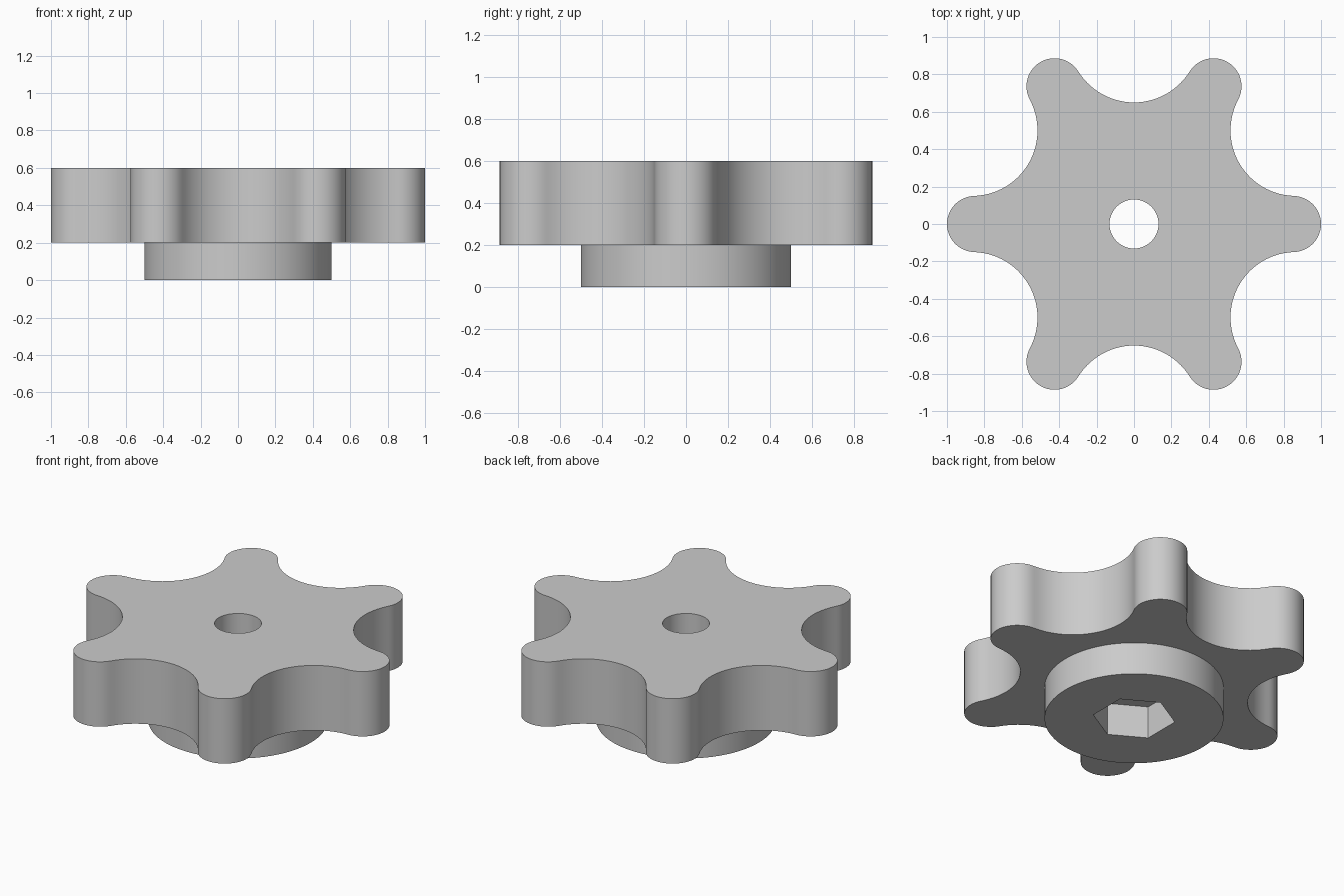
import bpy, bmesh
from math import cos, sin, pi, radians
from mathutils import Vector

cube = bpy.data.objects.get("Cube")
if cube:
    bpy.data.objects.remove(cube, do_unlink=True)

LOBES = 6
LOBE_DIST, LOBE_R = 0.85, 0.15      # rounded finger tips
SCOOP_DIST, SCOOP_R = 1.0, 0.35     # concave scoops, tangent to the tips
TOP, STEP = 0.6, 0.2


def polar(r, a):
    return Vector((r * cos(a), r * sin(a)))


def arc(centre, r, start, end, steps):
    return [centre + polar(r, start + (end - start) * i / steps) for i in range(steps)]


def circle(r, n, turn=0):
    return arc(Vector((0, 0)), r, turn, turn + 2 * pi, n)


def star_outline():
    """Alternating convex tips and concave scoops joined at their tangent points."""
    half = pi / LOBES
    to_scoop = polar(SCOOP_DIST, half) - Vector((LOBE_DIST, 0))
    tip = math_angle(to_scoop)              # tip arc runs from -tip to +tip
    flank = tip + pi - half                 # scoop start, relative to its axis
    points = []
    for i in range(LOBES):
        a = 2 * half * i
        points += arc(polar(LOBE_DIST, a), LOBE_R, a - tip, a + tip, 24)
        b = a + half
        points += arc(polar(SCOOP_DIST, b), SCOOP_R, b + flank, b + 2 * pi - flank, 28)
    return points


def math_angle(v):
    return Vector((1, 0)).angle(v)


bm = bmesh.new()


def loop(points, z):
    verts = [bm.verts.new((p.x, p.y, z)) for p in points]
    edges = [bm.edges.new((v, verts[i - 1])) for i, v in enumerate(verts)]
    return verts, edges


def wall(a, b):
    for i in range(len(a[0])):
        bm.faces.new((a[0][i - 1], a[0][i], b[0][i], b[0][i - 1]))


def cap(outer, inner):
    bmesh.ops.triangle_fill(bm, edges=outer[1] + inner[1], use_beauty=True,
                            normal=(0, 0, 1))


star, hub = star_outline(), circle(0.5, 96)
bore, socket = circle(0.131, 48), circle(0.231, 6, radians(30))

# Star grip
star_top, star_low = loop(star, TOP), loop(star, STEP)
wall(star_low, star_top)

# Round hub underneath
hub_top, hub_low = loop(hub, STEP), loop(hub, 0)
wall(hub_low, hub_top)

# Hexagonal nut socket and round bore
hex_low, hex_top = loop(socket, 0), loop(socket, STEP)
bore_low, bore_top = loop(bore, STEP), loop(bore, TOP)
wall(hex_low, hex_top)
wall(bore_low, bore_top)

# Flat faces: top, underside of grip, bottom of hub, socket ceiling
cap(star_top, bore_top)
cap(star_low, hub_top)
cap(hub_low, hex_low)
cap(hex_top, bore_low)
bmesh.ops.recalc_face_normals(bm, faces=bm.faces)

mesh = bpy.data.meshes.new("star_knob")
bm.to_mesh(mesh)
bm.free()
knob = bpy.data.objects.new("star_knob", mesh)
bpy.context.collection.objects.link(knob)

# Plain grey material
grey = bpy.data.materials.new("plain_grey")
grey.use_nodes = True
colour = (0.6, 0.6, 0.6, 1)
grey.diffuse_color = colour
grey.node_tree.nodes["Principled BSDF"].inputs["Base Color"].default_value = colour
mesh.materials.append(grey)

# Smooth curved walls with crisp rims
bpy.ops.object.select_all(action="DESELECT")
knob.select_set(True)
bpy.context.view_layer.objects.active = knob
bpy.ops.object.shade_smooth_by_angle(angle=radians(30))
